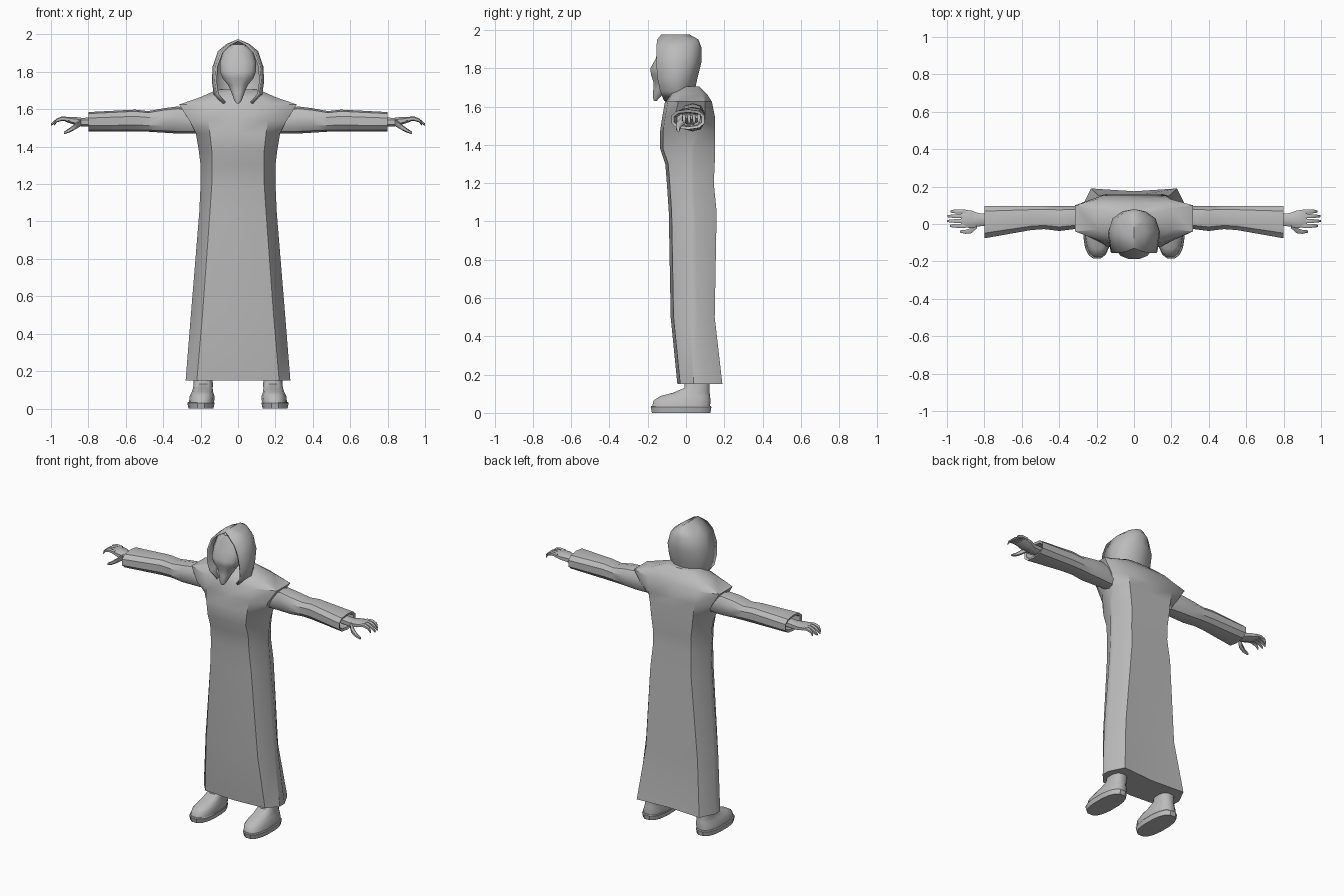
import bpy, bmesh, math

if "Cube" in bpy.data.objects:
    bpy.data.objects.remove(bpy.data.objects["Cube"])

mat = bpy.data.materials.new("plain_grey")
mat.diffuse_color = (0.5, 0.5, 0.5, 1)
mat.use_nodes = True
mat.node_tree.nodes["Principled BSDF"].inputs["Base Color"].default_value = mat.diffuse_color


def loft(name, rings, closed=True, caps=True, angle=35):
    """Skin a list of equal-length point rings."""
    bm = bmesh.new()
    vs = [[bm.verts.new(p) for p in r] for r in rings]
    n = len(vs[0])
    for a, b in zip(vs, vs[1:]):
        for i in range(n if closed else n - 1):
            j = (i + 1) % n
            bm.faces.new((a[i], a[j], b[j], b[i]))
    if caps:
        bm.faces.new(vs[0][::-1])
        bm.faces.new(vs[-1])
    bmesh.ops.remove_doubles(bm, verts=bm.verts, dist=0.0005)
    bmesh.ops.recalc_face_normals(bm, faces=bm.faces)
    me = bpy.data.meshes.new(name)
    bm.to_mesh(me)
    bm.free()
    me.materials.append(mat)
    ob = bpy.data.objects.new(name, me)
    bpy.context.collection.objects.link(ob)
    bpy.ops.object.select_all(action='DESELECT')
    ob.select_set(True)
    bpy.context.view_layer.objects.active = ob
    bpy.ops.object.shade_smooth_by_angle(angle=math.radians(angle))
    return ob


def oval(n, ca, ra, cb, rb, power=0.8):
    """Rounded outline in two axes: centres and radii."""
    out = []
    for i in range(n):
        t = 2 * math.pi * (i + 0.5) / n
        c, s = math.cos(t), math.sin(t)
        out.append((ca + ra * math.copysign(abs(c) ** power, c),
                    cb + rb * math.copysign(abs(s) ** power, s)))
    return out


def level_ring(n, z, cx, w, y0, y1, power=0.8):
    return [(x, y, z) for x, y in oval(n, cx, w, (y0 + y1) / 2, (y1 - y0) / 2, power)]


def cross_ring(n, x, y0, y1, z0, z1, power=0.8):
    return [(x, y, z) for y, z in
            oval(n, (y0 + y1) / 2, (y1 - y0) / 2, (z0 + z1) / 2, (z1 - z0) / 2, power)]


# Robe: z, side x, front y, back y, side y front/back, front corner x, back corner x
robe = [(0.15, .28, -.045, .175, .04, .09, .22, .23),
        (0.50, .252, -.08, .15, .02, .06, .19, .19),
        (1.05, .207, -.09, .16, .02, .05, .15, .15),
        (1.20, .20, -.10, .145, .02, .04, .14, .14),
        (1.30, .20, -.108, .15, .02, .04, .14, .14),
        (1.38, .21, -.135, .152, .02, .04, .14, .15),
        (1.47, .225, -.135, .152, -.03, .07, .15, .16),
        (1.54, .26, -.125, .152, -.06, .10, .16, .17),
        (1.625, .315, -.11, .135, -.04, .10, .17, .19),
        (1.665, .20, -.09, .11, -.03, .085, .13, .15),
        (1.705, .11, -.04, .07, .0, .06, .07, .08)]
rings = []
for z, w, yf, yb, sf, sb, cf, cb in robe:
    hem = .015 if z < .2 else 0
    half = [(cf, yf + .015), (w, sf), (w, sb), (cb, yb + hem)]
    rings.append([(0, yf, z)] + [(x, y, z) for x, y in half] + [(0, yb, z)]
                 + [(-x, y, z) for x, y in half[::-1]])
loft("robe", rings)

# Hood: z, front edge x, widest x, front y, back y
hood = [(1.63, .075, .10, -.115, .03), (1.68, .115, .13, -.135, .045),
        (1.75, .125, .14, -.15, .06), (1.83, .12, .135, -.155, .08),
        (1.91, .09, .108, -.155, .08), (1.95, .05, .06, -.15, .065),
        (1.975, 0, 0, -.13, .02)]
rings = []
for z, wf, w, yf, yb in hood:
    m = (yf + yb) / 2
    half = [(wf, yf), (w, m), (w * .85, yb - .05), (w * .45, yb - .012)]
    rings.append([(x, y, z) for x, y in half] + [(0, yb, z)]
                 + [(-x, y, z) for x, y in half[::-1]])
ob = loft("hood", rings, closed=False, caps=False, angle=40)
sol = ob.modifiers.new("thickness", 'SOLIDIFY')
sol.thickness = 0.012

# Mask with a drooping beak: z, half width, front y, back y
mask = [(1.945, .035, -.13, -.03), (1.91, .08, -.145, -.03), (1.85, .10, -.16, -.03),
        (1.80, .098, -.188, -.03), (1.765, .085, -.185, -.04), (1.73, .055, -.172, -.05),
        (1.69, .036, -.172, -.09), (1.65, .022, -.174, -.135), (1.63, .008, -.168, -.152)]
loft("mask", [level_ring(12, z, 0, w, a, b) for z, w, a, b in mask], angle=45)

# Sleeve stations: x, y range, z range
sleeve = [(.20, -.02, .09, 1.47, 1.59), (.32, -.03, .10, 1.47, 1.615),
          (.40, -.04, .10, 1.475, 1.605), (.48, -.03, .10, 1.48, 1.59),
          (.55, -.035, .10, 1.48, 1.598), (.80, -.08, .10, 1.48, 1.585),
          (.795, -.065, .085, 1.495, 1.57), (.72, -.05, .08, 1.50, 1.565)]
hand = [(.76, -.01, .055, 1.505, 1.56), (.83, -.015, .06, 1.505, 1.555),
        (.87, -.025, .075, 1.515, 1.56), (.915, -.02, .08, 1.53, 1.56),
        (.925, -.015, .075, 1.535, 1.555)]
# Shoe levels: z, half width, toe y, heel y
sole = [(0, .068, -.18, .13), (.03, .074, -.187, .135), (.036, .07, -.184, .132)]
upper = [(.03, .068, -.18, .128), (.065, .068, -.172, .13), (.088, .058, -.135, .128),
         (.105, .054, -.07, .125), (.13, .052, -.01, .125), (.23, .05, 0, .125)]

for side, s in (("left", 1), ("right", -1)):
    loft(side + "_sleeve", [cross_ring(10, s * x, *r) for x, *r in sleeve])
    loft(side + "_palm", [cross_ring(8, s * x, *r) for x, *r in hand], angle=45)
    # Four curled fingers
    for i, (y, tip) in enumerate([(-.01, .985), (.016, 1.0), (.042, .998), (.067, .98)]):
        path = [(.90, 1.546, .012), (.94, 1.55, .012), (.97, 1.54, .010), (tip, 1.518, .006)]
        loft(f"{side}_finger_{i + 1}",
             [cross_ring(6, s * x, y - r, y + r, z - r, z + r) for x, z, r in path], angle=60)
    # Thumb hangs forward and down
    thumb = [(.84, -.005, 1.53, .02), (.87, -.035, 1.508, .016),
             (.90, -.042, 1.488, .012), (.93, -.04, 1.474, .007)]
    loft(side + "_thumb",
         [cross_ring(6, s * x, y - r, y + r, z - r, z + r) for x, y, z, r in thumb], angle=60)
    # Shoe and ankle, the ankle set slightly inward
    loft(side + "_sole", [level_ring(16, z, s * .198, w, a, b) for z, w, a, b in sole])
    loft(side + "_shoe", [level_ring(16, z, s * (.198 - .012 * min(1, z / .13)), w, a, b)
                          for z, w, a, b in upper], angle=50)
